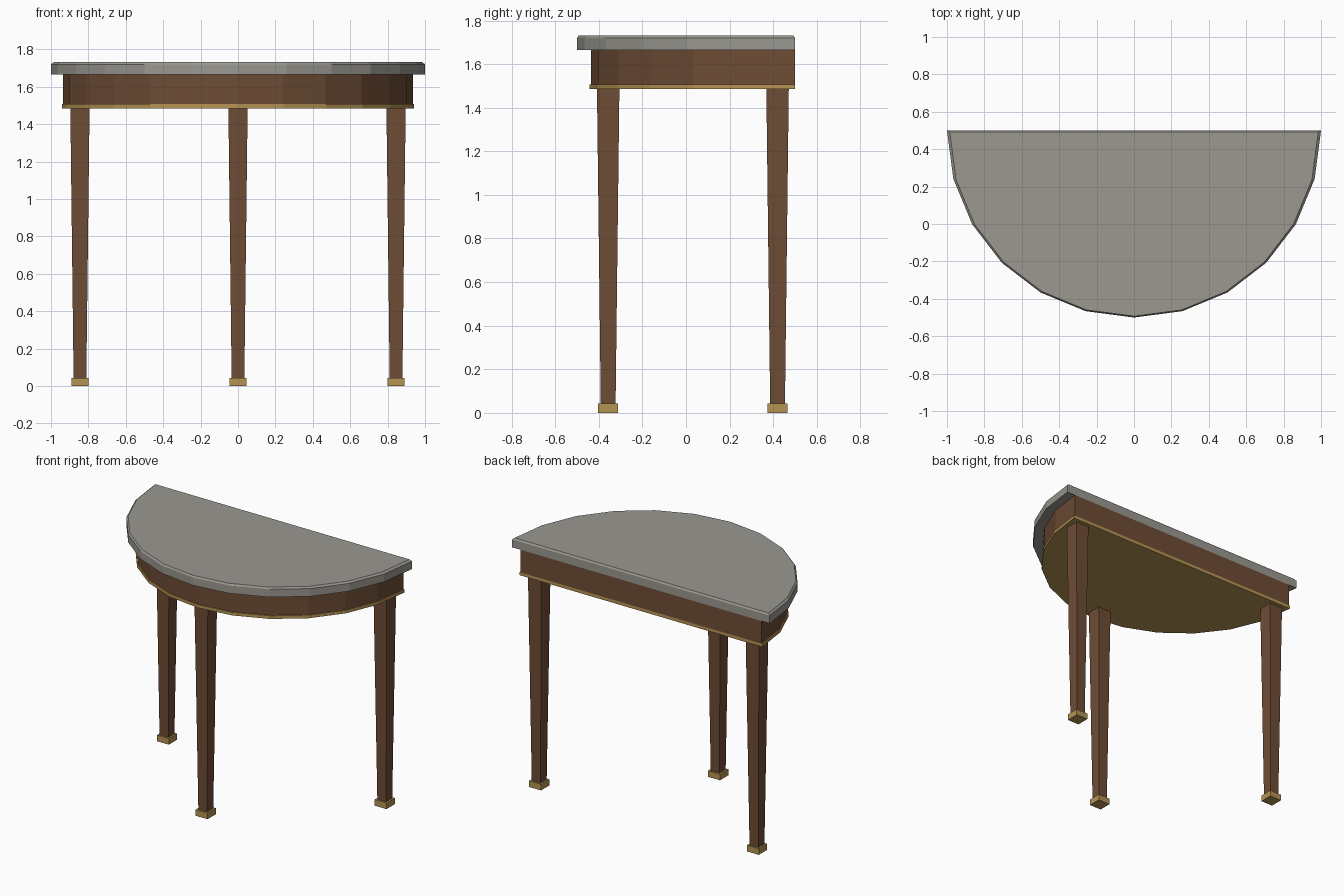
import bpy, bmesh, math

if "Cube" in bpy.data.objects:
    bpy.data.objects.remove(bpy.data.objects["Cube"])

SEGS = 12      # facets around the half circle
BACK = 0.5     # y of the flat back


def material(name, rgb):
    m = bpy.data.materials.new(name)
    m.diffuse_color = (*rgb, 1)
    m.use_nodes = True
    m.node_tree.nodes["Principled BSDF"].inputs["Base Color"].default_value = m.diffuse_color
    return m


wood = material("dark wood", (0.155, 0.073, 0.036))
brass = material("brass", (0.47, 0.295, 0.088))
stone = material("grey stone", (0.325, 0.315, 0.28))


def loft(name, rings, mat):
    """Solid through stacked rings of equal point count, capped at both ends."""
    bm = bmesh.new()
    loops = [[bm.verts.new(p) for p in ring] for ring in rings]
    n = len(loops[0])
    for a, b in zip(loops, loops[1:]):
        for i in range(n):
            j = (i + 1) % n
            bm.faces.new((a[i], a[j], b[j], b[i]))
    bm.faces.new(loops[0][::-1])
    bm.faces.new(loops[-1])
    bmesh.ops.recalc_face_normals(bm, faces=bm.faces)
    mesh = bpy.data.meshes.new(name)
    bm.to_mesh(mesh)
    bm.free()
    mesh.materials.append(mat)
    ob = bpy.data.objects.new(name, mesh)
    bpy.context.collection.objects.link(ob)
    return ob


def half_round(r, z, scale=1.0):
    ring = []
    for i in range(SEGS + 1):
        a = math.pi + math.pi * i / SEGS
        ring.append((r * math.cos(a) * scale, (BACK + r * math.sin(a)) * scale, z))
    return ring


def square(x, y, w, z):
    h = w / 2
    return [(x - h, y - h, z), (x + h, y - h, z), (x + h, y + h, z), (x - h, y + h, z)]


# Half-round top with a small chamfer on its upper edge
loft("table_top", [half_round(1, 1.665), half_round(1, 1.72),
                   half_round(1, 1.732, 0.985)], stone)

# Apron and the brass band under it
loft("apron", [half_round(0.935, 1.507), half_round(0.935, 1.665)], wood)
loft("apron_trim", [half_round(0.942, 1.485), half_round(0.942, 1.507)], brass)

# Tapered legs with brass feet
for name, x, y in (("front", 0, -0.357), ("back_left", -0.845, 0.42),
                   ("back_right", 0.845, 0.42)):
    loft(name + "_leg", [square(x, y, 0.068, 0.04), square(x, y, 0.103, 1.49)], wood)
    loft(name + "_foot", [square(x, y, 0.092, 0), square(x, y, 0.092, 0.043)], brass)
